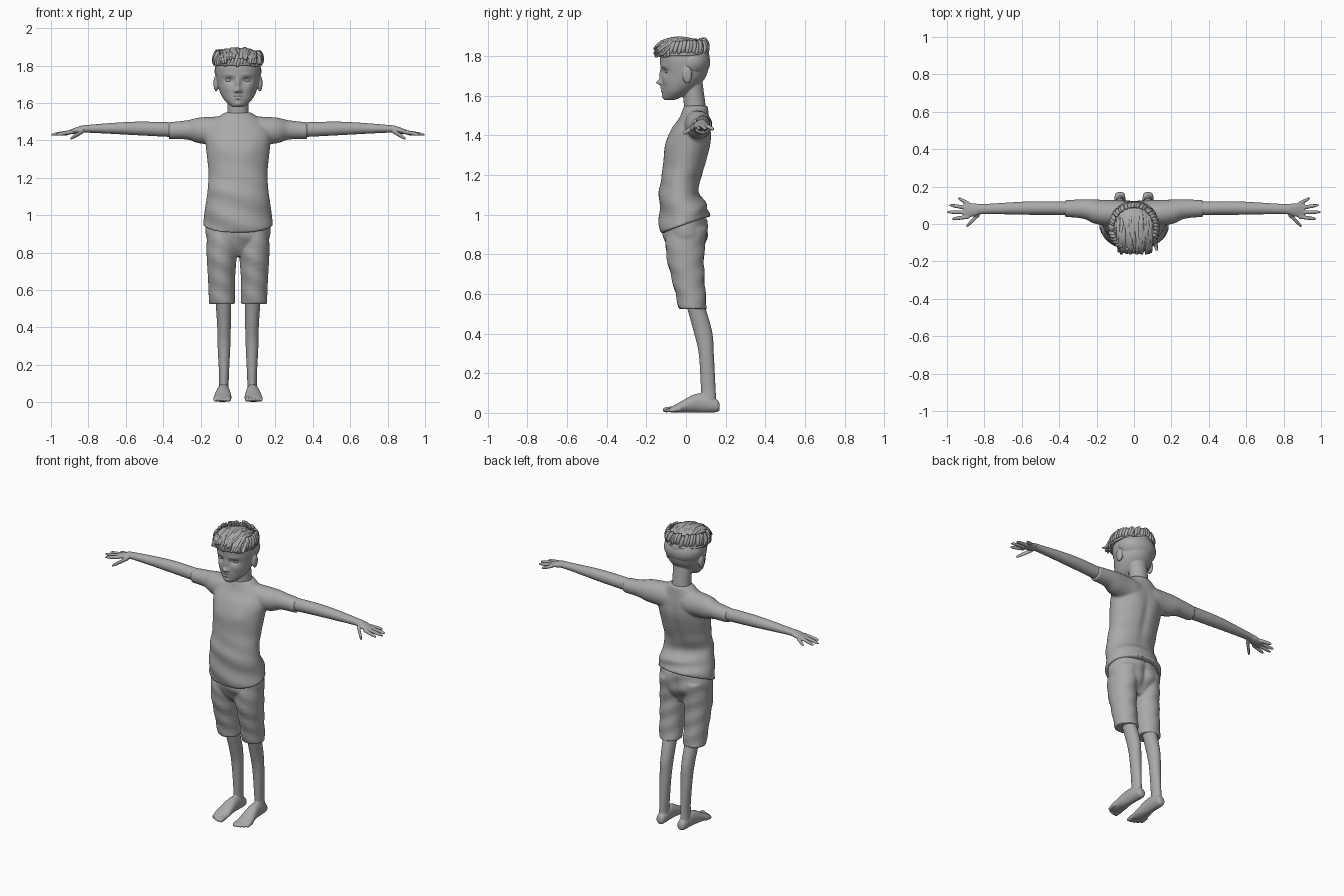
import bpy, bmesh, random
from math import sin, cos, pi, exp, sqrt
from mathutils import Matrix, Vector

random.seed(4)
cube = bpy.data.objects.get("Cube")
if cube:
    bpy.data.objects.remove(cube)

grey = (0.4, 0.4, 0.4, 1)
clay = bpy.data.materials.new("clay grey")
clay.use_nodes = True
clay.diffuse_color = grey
clay.node_tree.nodes["Principled BSDF"].inputs["Base Color"].default_value = grey


def spline(rows, u):
    """Smooth interpolation through the rows, with u from 0 to 1."""
    last = len(rows) - 1
    i = min(int(u * last), last - 1)
    f = u * last - i
    before, start, end, after = (rows[min(max(k, 0), last)] for k in (i - 1, i, i + 1, i + 2))
    leave, arrive = (end - before) / 2, (after - start) / 2
    ease = f * f * (3 - 2 * f)
    return start.lerp(end, ease) + leave * f * (1 - f) ** 2 - arrive * f * f * (1 - f)


def tube(bm, axis, rows, mirror=False, segments=32, steps=6):
    """Closed loft along an axis; rows hold position, two centre values, and one or two radii."""
    rows = [Vector(row if len(row) == 5 else (*row, row[-1])) for row in rows]
    along = "xyz".index(axis)
    across, over = [k for k in range(3) if k != along]
    count = steps * (len(rows) - 1)
    for side in ((1, -1) if mirror else (1,)):
        rings = []
        for i in range(count + 1):
            position, center_a, center_b, radius_a, radius_b = spline(rows, i / count)
            ring = []
            for j in range(segments):
                angle = 2 * pi * j / segments
                co = Vector()
                co[along] = position
                co[across] = center_a + radius_a * cos(angle)
                co[over] = center_b + radius_b * sin(angle)
                co.x *= side
                ring.append(bm.verts.new(co))
            rings.append(ring)
        for low, high in zip(rings, rings[1:]):
            for j in range(segments):
                bm.faces.new((low[j - 1], low[j], high[j], high[j - 1]))
        bm.faces.new(rings[0])
        bm.faces.new(rings[-1])


def trunk(bm, rows, segments=64, steps=8):
    """Upright loft on the centre line; rows hold height, depth centre, half width, half depth."""
    tube(bm, "z", [(z, 0, *rest) for z, *rest in rows], False, segments, steps)


def ball(bm, center, radii, mirror=False):
    for side in ((1, -1) if mirror else (1,)):
        place = Matrix.Translation((side * center[0], *center[1:])) @ Matrix.Diagonal((*radii, 1))
        bmesh.ops.create_uvsphere(bm, u_segments=48, v_segments=32, radius=1, matrix=place)


def digit(bm, axis, start, end, radius):
    """Mirrored finger or toe with a rounded tip."""
    rows = []
    for f in (0, 0.5, 0.8, 0.95, 1):
        point = list(Vector(start).lerp(Vector(end), f))
        rows.append((point.pop("xyz".index(axis)), *point, radius * sqrt(1.05 - f ** 6)))
    tube(bm, axis, rows, True, segments=12, steps=3)


def push(bm, x, z, width, height, depth, front=True):
    """Move the front or back surface by a soft symmetric bump; negative depth goes forward."""
    for v in bm.verts:
        if (v.co.y < -0.02) == front:
            v.co.y += depth * exp(-((abs(v.co.x) - x) / width) ** 2 - ((v.co.z - z) / height) ** 2)


def finish(bm, name, voxel=0):
    bmesh.ops.recalc_face_normals(bm, faces=bm.faces)
    mesh = bpy.data.meshes.new(name)
    bm.to_mesh(mesh)
    bm.free()
    mesh.materials.append(clay)
    mesh.shade_smooth()
    ob = bpy.data.objects.new(name, mesh)
    bpy.context.collection.objects.link(ob)
    if voxel:
        blend = ob.modifiers.new("blend", "REMESH")
        blend.mode = "VOXEL"
        blend.voxel_size = voxel
        blend.use_smooth_shade = True
        soften = ob.modifiers.new("soften", "SMOOTH")
        soften.iterations = 3


# Head with sculpted face, neck and ears
bm = bmesh.new()
trunk(bm, [(1.578, -.085, .025, .02), (1.59, -.07, .046, .044), (1.63, -.04, .083, .08),
           (1.7, -.01, .109, .112), (1.8, -.006, .12, .124), (1.86, 0, .08, .09),
           (1.885, 0, .02, .02)], segments=128, steps=14)
# nose tip, bridge and wings
push(bm, x=0, z=1.667, width=.015, height=.013, depth=-.028)
push(bm, x=0, z=1.7, width=.012, height=.03, depth=-.014)
push(bm, x=.015, z=1.662, width=.008, height=.008, depth=-.009)
# eye sockets and brows
push(bm, x=.047, z=1.722, width=.024, height=.015, depth=.015)
push(bm, x=.05, z=1.75, width=.03, height=.01, depth=-.004)
# lips, mouth line, chin and cheeks
push(bm, x=0, z=1.64, width=.022, height=.006, depth=-.01)
push(bm, x=0, z=1.624, width=.018, height=.006, depth=-.01)
push(bm, x=0, z=1.632, width=.026, height=.003, depth=.005)
push(bm, x=0, z=1.596, width=.02, height=.012, depth=-.007)
push(bm, x=.06, z=1.68, width=.025, height=.025, depth=-.006)
trunk(bm, [(1.46, .05, .075, .055), (1.54, .045, .058, .055), (1.69, .03, .06, .05)])
ball(bm, (.117, .006, 1.705), (.014, .024, .043), mirror=True)
finish(bm, "head", voxel=.004)

# Eyes
bm = bmesh.new()
ball(bm, (.047, -.088, 1.722), (.022, .018, .012), mirror=True)
finish(bm, "eyes")

# Hair: close-cut back, and a full cap cut flat along its rising lower edge
bm = bmesh.new()
ball(bm, (0, .022, 1.77), (.125, .1, .09))
finish(bm, "short_back_hair")
bm = bmesh.new()
ball(bm, (0, -.02, 1.8), (.13, .137, .095))
for v in bm.verts:
    v.co.z = max(v.co.z, 1.8 + .1 * max(v.co.y, 0))
finish(bm, "hair_cap")

# Swept strands over the crown, then short locks around the edge
bm = bmesh.new()
for i in range(38):
    part, drift = random.uniform(-.1, .1), random.uniform(-.03, .03)
    front, back = random.uniform(-.165, -.13), random.uniform(-.02, .07)
    rows = []
    for f in (0, .2, .5, .8, 1):
        y = front + f * (back - front)
        x = part + drift * (1 - f)
        dome = sqrt(max(.02, 1 - (x / .135) ** 2 - ((y + .03) / .15) ** 2))
        width = .003 + .011 * sin(pi * (.1 + .8 * f))
        rows.append((y, x, 1.8 + .09 * dome + random.uniform(-.003, .003), width, width * .7))
    tube(bm, "y", rows, segments=8, steps=3)
locks = 44
for i in range(locks):
    angle = 2 * pi * (i + random.uniform(-.3, .3)) / locks
    low = 1.8 + .012 * (1 - cos(angle)) + random.uniform(-.012, .006)
    rows = []
    for f in (0, .3, .7, 1):
        turn = angle + .12 * f
        reach = .13 * (1 - .13 * f * f)
        width = .003 + .01 * sin(pi * (.1 + .7 * f))
        rows.append((low + f * .065, reach * sin(turn), -.02 - reach * cos(turn), width))
    tube(bm, "z", rows, segments=8, steps=3)
finish(bm, "hair_strands")

# Shirt: torso and sleeves blended, then chest, spine groove and shoulder blades
bm = bmesh.new()
trunk(bm, [(.95, -.005, .187, .125), (1.03, -.015, .178, .12), (1.13, -.034, .163, .1),
           (1.23, -.012, .158, .106), (1.35, .01, .17, .115), (1.43, .025, .175, .1),
           (1.49, .042, .145, .075), (1.55, .05, .07, .06)])
tube(bm, "x", [(.04, .05, 1.45, .07, .08), (.2, .065, 1.453, .066, .07),
               (.27, .08, 1.456, .052), (.37, .083, 1.452, .045)], mirror=True)
push(bm, x=.07, z=1.35, width=.045, height=.04, depth=-.005)
push(bm, x=0, z=1.28, width=.025, height=.14, depth=-.01, front=False)
push(bm, x=.08, z=1.42, width=.04, height=.06, depth=.006, front=False)
# slanted hem and soft folds
for v in bm.verts:
    x, y, z = v.co
    v.co.z += .36 * y * min(1, max(0, (1.1 - z) / .13))
    v.co.y += .02 * sin(z * 55 + x * 14) * max(0, 1.3 - z)
finish(bm, "shirt", voxel=.008)

# Shorts: seat and two wide legs
bm = bmesh.new()
trunk(bm, [(.78, 0, .08, .055), (.88, -.004, .168, .11), (.98, 0, .168, .108)])
tube(bm, "z", [(.525, .085, .035, .07), (.65, .088, .015, .072, .08),
               (.8, .087, -.005, .081, .095), (.93, .085, 0, .08, .1)], mirror=True)
push(bm, x=.075, z=.88, width=.05, height=.06, depth=.006, front=False)
push(bm, x=0, z=.9, width=.02, height=.09, depth=-.012, front=False)
for v in bm.verts:
    v.co.y += .003 * sin(v.co.z * 60 + v.co.x * 30)
finish(bm, "shorts", voxel=.007)

# Bare legs, feet and toes
bm = bmesh.new()
tube(bm, "z", [(.03, .078, .118, .028, .036), (.13, .075, .112, .026, .037), (.3, .075, .102, .034, .038),
               (.42, .075, .083, .037, .047), (.6, .08, .03, .045)], mirror=True)
tube(bm, "y", [(.17, .075, .03, .015), (.15, .075, .037, .028, .034), (.06, .078, .05, .035, .048),
               (-.04, .083, .025, .048, .024), (-.08, .085, .015, .04, .012)], mirror=True)
for i in range(5):
    radius = .014 if i == 0 else .01
    x, tip = .05 + .018 * i, .002 * i * i - .118
    digit(bm, "y", (x, tip + .06, .02), (x, tip, radius), radius)
finish(bm, "legs_and_feet", voxel=.004)

# Bare arms, fanned fingers and thumbs
bm = bmesh.new()
tube(bm, "x", [(.3, .083, 1.455, .037, .04), (.55, .085, 1.464, .036), (.8, .08, 1.462, .027, .021),
               (.85, .076, 1.456, .034, .019), (.91, .073, 1.442, .041, .01)], mirror=True)
for i in range(4):
    reach = 1 - .018 * (i - 1.8) ** 2
    digit(bm, "x", (.88, .108 - .023 * i, 1.447), (reach, .138 - .037 * i, 1.43), .0105)
digit(bm, "x", (.825, .055, 1.452), (.898, -.014, 1.408), .0125)
finish(bm, "arms_and_hands", voxel=.004)
